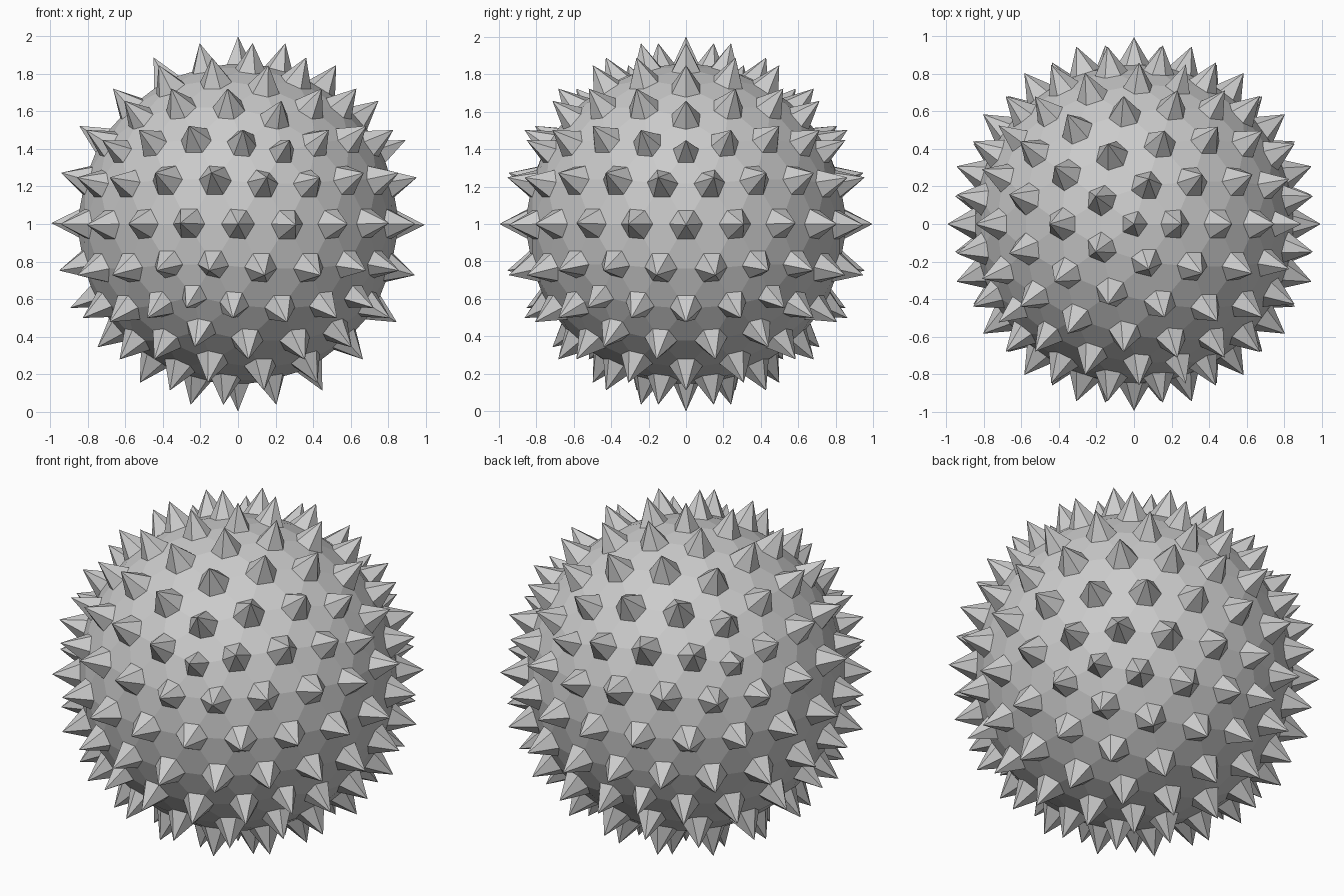
import bpy
import bmesh
from mathutils import Vector, kdtree

cube = bpy.data.objects.get("Cube")
if cube:
    bpy.data.objects.remove(cube, do_unlink=True)

BODY_RADIUS = 0.86
TIP_RADIUS = 1.0

# Material
grey = bpy.data.materials.new("plain_grey")
grey.use_nodes = True
colour = (0.6, 0.6, 0.6, 1.0)
grey.diffuse_color = colour
grey.node_tree.nodes["Principled BSDF"].inputs["Base Color"].default_value = colour

# Faceted ball: geodesic sphere with its corners cut a third of the way along each edge
bm = bmesh.new()
bmesh.ops.create_icosphere(bm, subdivisions=3, radius=BODY_RADIUS)
corners = kdtree.KDTree(len(bm.verts))
for i, v in enumerate(bm.verts):
    corners.insert(v.co, i)
corners.balance()
bmesh.ops.bevel(bm, geom=bm.verts[:], offset=100 / 3, offset_type='PERCENT',
                segments=1, profile=0.5, affect='VERTICES', clamp_overlap=False)

# Spikes: each cut corner is raised to a point
caps = [f for f in bm.faces
        if corners.find(f.calc_center_median())[2] < 0.05]
tallest = max(f.calc_center_median().length for f in caps)
height = TIP_RADIUS - tallest
for tip in bmesh.ops.poke(bm, faces=caps)["verts"]:
    tip.co += tip.co.normalized() * height

# Stand the ball on the ground
bmesh.ops.translate(bm, verts=bm.verts[:], vec=Vector((0, 0, TIP_RADIUS)))
bmesh.ops.recalc_face_normals(bm, faces=bm.faces[:])
mesh = bpy.data.meshes.new("spiked_ball")
bm.to_mesh(mesh)
bm.free()
mesh.materials.append(grey)
ball = bpy.data.objects.new("spiked_ball", mesh)
bpy.context.collection.objects.link(ball)
